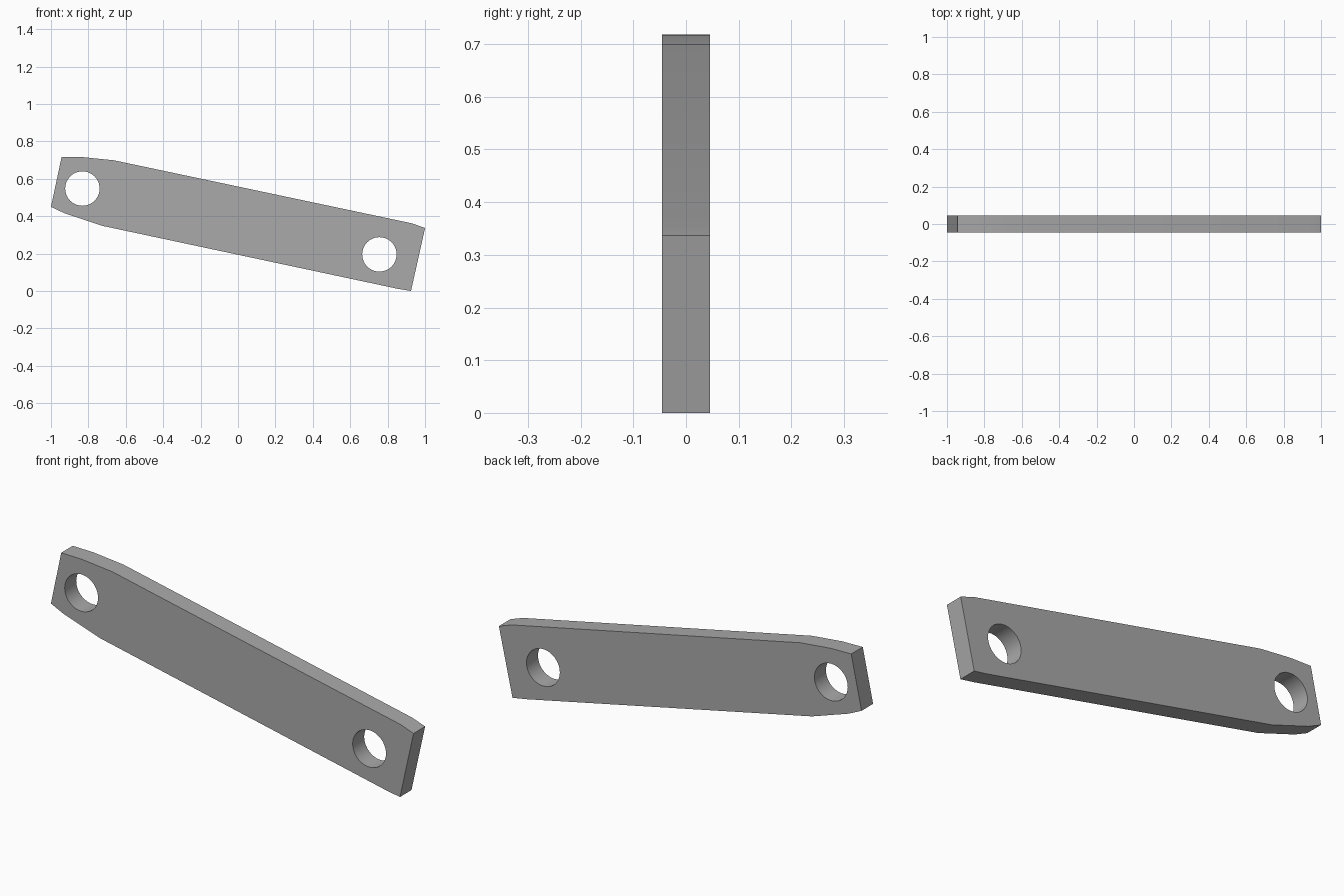
import bpy, bmesh, math

if "Cube" in bpy.data.objects:
    bpy.data.objects.remove(bpy.data.objects["Cube"])

HALF_THICK = 0.0455

grey = bpy.data.materials.new("plain grey")
grey.diffuse_color = (0.4, 0.4, 0.4, 1)
grey.use_nodes = True
grey.node_tree.nodes["Principled BSDF"].inputs["Base Color"].default_value = grey.diffuse_color

# Slanted bar outline in (x, z), with softened shoulders at both ends
outline = [(-1.0, 0.45), (-0.93, 0.417), (-0.727, 0.349), (0.85, 0.013),
           (0.925, 0.0), (1.0, 0.337), (0.93, 0.362), (-0.663, 0.699),
           (-0.83, 0.716), (-0.943, 0.718)]


def circle(cx, cz, r, n=40):
    return [(cx + r * math.cos(2 * math.pi * i / n),
             cz + r * math.sin(2 * math.pi * i / n)) for i in range(n)]


# Flat filled curve: the bar profile with two bolt holes, extruded to thickness
curve = bpy.data.curves.new("link_bar", 'CURVE')
curve.dimensions = '2D'
curve.fill_mode = 'BOTH'
curve.extrude = HALF_THICK
for pts in (outline, circle(-0.832, 0.548, 0.092), circle(0.756, 0.196, 0.092)):
    spline = curve.splines.new('POLY')
    spline.points.add(len(pts) - 1)
    for p, (x, z) in zip(spline.points, pts):
        p.co = (x, z, 0, 1)
    spline.use_cyclic_u = True

bar = bpy.data.objects.new("link_bar", curve)
bpy.context.collection.objects.link(bar)
bar.rotation_euler.x = math.pi / 2
bpy.context.view_layer.objects.active = bar
bar.select_set(True)
bpy.ops.object.convert(target='MESH')
bar = bpy.context.object

# Weld the caps to the walls and smooth the hole walls
bm = bmesh.new()
bm.from_mesh(bar.data)
bmesh.ops.remove_doubles(bm, verts=bm.verts, dist=0.0005)
bmesh.ops.recalc_face_normals(bm, faces=bm.faces)
bm.to_mesh(bar.data)
bm.free()
bar.data.materials.clear()
bar.data.materials.append(grey)
bpy.ops.object.shade_smooth_by_angle(angle=math.radians(30))
